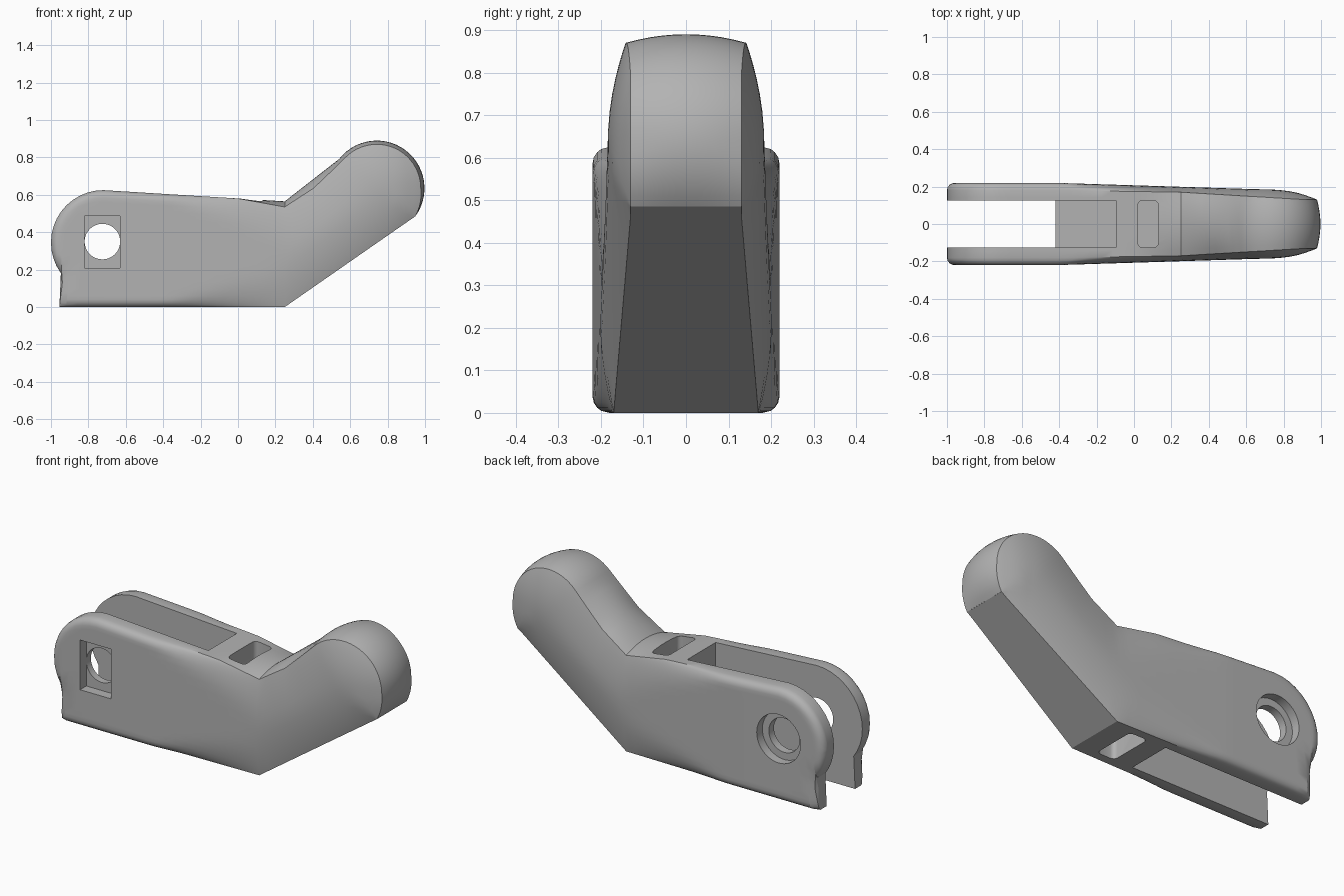
import bpy, bmesh, math
from mathutils import Vector, Matrix
from mathutils.geometry import intersect_point_line

if "Cube" in bpy.data.objects:
    bpy.data.objects.remove(bpy.data.objects["Cube"])

V = Vector
grey = bpy.data.materials.new("grey plastic")
grey.diffuse_color = (0.45, 0.45, 0.45, 1)
grey.use_nodes = True
grey.node_tree.nodes["Principled BSDF"].inputs["Base Color"].default_value = grey.diffuse_color


def lerp_table(x, table):
    """Piecewise linear lookup."""
    if x <= table[0][0]:
        return table[0][1]
    for (x0, y0), (x1, y1) in zip(table, table[1:]):
        if x <= x1:
            return y0 + (y1 - y0) * (x - x0) / (x1 - x0)
    return table[-1][1]


def finish(bm, name):
    bmesh.ops.recalc_face_normals(bm, faces=bm.faces)
    me = bpy.data.meshes.new(name)
    bm.to_mesh(me)
    bm.free()
    me.materials.append(grey)
    ob = bpy.data.objects.new(name, me)
    bpy.context.collection.objects.link(ob)
    return ob


# Side profile as columns: (bottom point, top point, crown of the top rim)
def polar(c, r, deg):
    return V((c[0] + r * math.cos(math.radians(deg)), c[1] + r * math.sin(math.radians(deg))))


lug, knob = V((-0.72, 0.345)), V((0.742, 0.635))
columns = []
low = [polar(lug, 0.28, 180 + 9 * k) for k in range(5)]
low += [V((-0.951, 0.09)), V((-0.955, 0))]
low += [V((x, 0)) for x in (-0.92, -0.86, -0.79, -0.72)]
for k, b in enumerate(low):                                   # round lug
    columns.append((b, polar(lug, 0.28, 180 - 9 * k), 0))
for k in range(1, 17):                                        # straight body
    x = -0.72 + 0.97 * k / 16
    columns.append((V((x, 0)), V((x, 0.625 - 0.06 * k / 16)),
                    lerp_table(x, [(0.0, 0), (0.25, 0.03)])))
for k in range(1, 9):                                         # raised arm
    f = k / 8
    columns.append((V((0.25, 0)).lerp(V((0.70, 0.313)), f),
                    V((0.25, 0.565)).lerp(V((0.541, 0.792)), f),
                    lerp_table(f, [(0, 0.03), (0.5, 0.045), (1, 0.02)])))
for k in range(1, 29):                                        # round knob
    f = k / 28
    columns.append((V((0.70, 0.313)).lerp(V((0.948, 0.485)), f),
                    polar(knob, 0.255, 142 - 178 * f), 0.02 * min(1, (1 - f) * 5)))

bottom, top, rim = [], [], []
for i, (b, t, c) in enumerate(columns):
    inward = (knob - t) if i > 34 else (b - t)
    bottom.append(b)
    top.append(t)
    rim.append(t + inward.normalized() * c if c else t.copy())
outline = bottom + rim[::-1]


def edge_distance(p):
    best = 9
    for a, b in zip(outline, outline[1:]):
        if (b - a).length < 1e-6:
            continue
        q, f = intersect_point_line(p, a, b)
        q = a + (b - a) * min(1, max(0, f))
        best = min(best, (p - V((q[0], q[1]))).length)
    return best


def half_width(p):
    """Small fillet on the body, broad bulge on the arm."""
    x = p.x
    edge = lerp_table(x, [(-0.4, 0.18), (0.25, 0.17), (0.92, 0.13)])
    full = lerp_table(x, [(-0.42, 0.22), (0.8, 0.182)])
    reach = lerp_table(x, [(-0.35, 0.04), (0.25, 0.24)])
    power = lerp_table(x, [(-0.35, 0.5), (0.25, 1)])
    u = min(1, edge_distance(p) / reach)
    return edge + (full - edge) * max(0, 1 - (1 - u) ** 2) ** power


# Body: two bulged side sheets joined by a crowned rim
bm = bmesh.new()


def sheet(points):
    grid = [[bm.verts.new(p) for p in col] for col in points]
    for a, b in zip(grid, grid[1:]):
        for j in range(len(a) - 1):
            bm.faces.new((a[j], a[j + 1], b[j + 1], b[j]))


half = [0, 0.008, 0.02, 0.04, 0.065, 0.1, 0.16, 0.23, 0.31, 0.4]
rows = half + [0.5] + [1 - t for t in half[::-1]]
side = []
for b, r in zip(bottom, rim):
    col = []
    for t in rows:
        p = b.lerp(r, t)
        col.append((p.x, half_width(p), p.y))
    side.append(col)
for s in (-1, 1):
    sheet([[(x, s * y, z) for x, y, z in col] for col in side])

steps = [k / 5 - 1 for k in range(11)]
under, over = [], []
for col, r, t in zip(side, rim, top):
    x, y, z = col[0]
    under.append([(x, y * s, z) for s in steps])
    y = col[-1][1]
    strip = []
    for s in steps:
        p = r.lerp(t, 1 - s * s)
        strip.append((p.x, y * s, p.y))
    over.append(strip)
sheet(under)
sheet(over)
bmesh.ops.remove_doubles(bm, verts=bm.verts, dist=1e-5)
body = finish(bm, "lever_body")


# Cutters
def box(name, lo, hi, r=0):
    b = bmesh.new()
    lo, hi = V(lo), V(hi)
    bmesh.ops.create_cube(b, size=1, matrix=Matrix.Translation((lo + hi) / 2)
                          @ Matrix.Diagonal((*(hi - lo), 1)))
    if r:
        up = [e for e in b.edges if abs(e.verts[0].co.z - e.verts[1].co.z) > 0.01]
        bmesh.ops.bevel(b, geom=up, offset=r, segments=4, profile=0.5, affect='EDGES')
    return finish(b, name)


def drill(name, r, y0, y1):
    b = bmesh.new()
    bmesh.ops.create_cone(b, cap_ends=True, segments=48, radius1=r, radius2=r, depth=y1 - y0,
                          matrix=Matrix.Translation((-0.725, (y0 + y1) / 2, 0.35))
                          @ Matrix.Rotation(math.pi / 2, 4, 'X'))
    return finish(b, name)


W = 0.125
cutters = [
    box("fork_slot", (-1.2, -W, -0.2), (-0.42, W, 0.9)),
    box("upper_pocket", (-0.6, -W, 0.34), (-0.095, W, 0.9)),
    box("lower_pocket", (-0.6, -W, -0.2), (-0.095, W, 0.25)),
    box("upper_recess", (0.02, -W, 0.40), (0.13, W, 0.9), 0.025),
    box("lower_recess", (0.02, -W, -0.2), (0.13, W, 0.16), 0.025),
    drill("pin_hole", 0.095, -0.4, 0.4),
    drill("round_counterbore", 0.135, 0.17, 0.4),
    box("square_counterbore", (-0.82, -0.4, 0.21), (-0.63, -0.165, 0.487)),
]
bpy.context.view_layer.objects.active = body
for c in cutters:
    c.hide_render = True
    m = body.modifiers.new(c.name, 'BOOLEAN')
    m.operation, m.solver, m.object = 'DIFFERENCE', 'EXACT', c
    bpy.ops.object.modifier_apply(modifier=m.name)
    bpy.data.objects.remove(c)

bpy.ops.object.select_all(action='DESELECT')
body.select_set(True)
bpy.ops.object.shade_smooth_by_angle(angle=math.radians(28))
